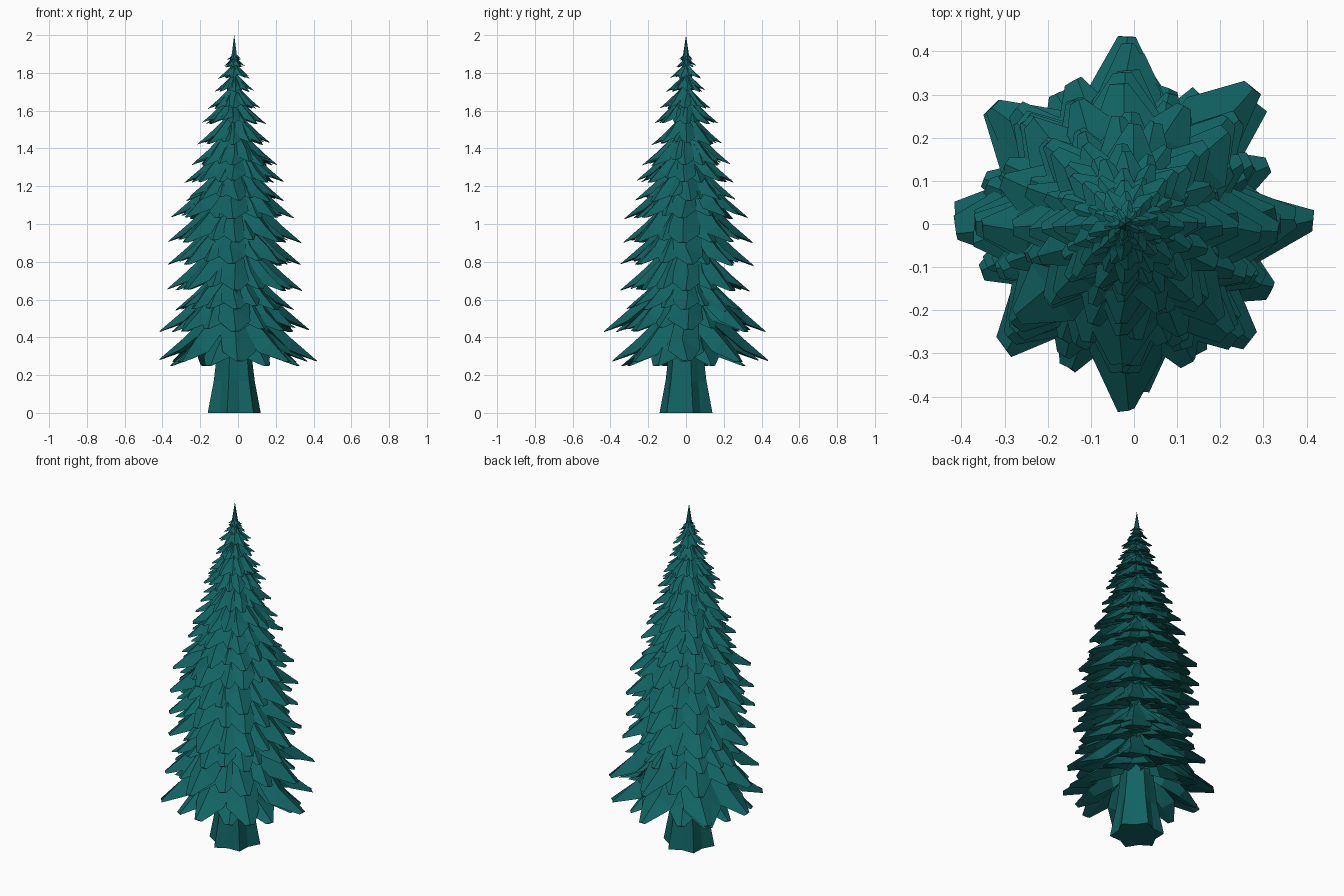
import bpy, bmesh, math, random
from mathutils import Vector

if "Cube" in bpy.data.objects:
    bpy.data.objects.remove(bpy.data.objects["Cube"])

random.seed(4)
CX = -0.02  # trunk axis sits slightly left of centre

teal = bpy.data.materials.new("dark teal green")
teal.diffuse_color = (0.006, 0.125, 0.125, 1)
teal.use_nodes = True
teal.node_tree.nodes["Principled BSDF"].inputs["Base Color"].default_value = teal.diffuse_color


def finish(bm, name):
    bmesh.ops.recalc_face_normals(bm, faces=bm.faces)
    me = bpy.data.meshes.new(name)
    bm.to_mesh(me)
    bm.free()
    me.materials.append(teal)
    ob = bpy.data.objects.new(name, me)
    bpy.context.collection.objects.link(ob)
    return ob


def skin(bm, rings):
    """Join closed rings of points into one capped solid."""
    vs = [[bm.verts.new(p) for p in r] for r in rings]
    n = len(vs[0])
    for a, b in zip(vs, vs[1:]):
        for i in range(n):
            j = (i + 1) % n
            bm.faces.new((a[i], a[j], b[j], b[i]))
    bm.faces.new(vs[0][::-1])
    bm.faces.new(vs[-1])


def leaf(bm, ang, R, z, wide=1.0):
    """Drooping branch: folded roof on top, nearly flat underneath."""
    u = Vector((math.cos(ang), math.sin(ang), 0))
    v = Vector((-u.y, u.x, 0))
    j = lambda s: random.uniform(-s, s) * R
    # radius, half width, ridge height, edge height, underside height
    sections = [(0.12, 0.10, 0.84, 0.74, 0.34),
                (0.40, 0.21, 0.56, 0.40, 0.22),
                (0.70, 0.23, 0.27, 0.13, 0.10),
                (1.00, 0.06, 0.01, 0.0, -0.005)]
    rings = []
    for k, (r, w, top, edge, low) in enumerate(sections):
        s = 0.03 if k < 3 else 0.015
        c = Vector((CX, 0, z)) + u * r * R + v * j(0.03)
        w *= wide * R
        up = Vector((0, 0, R))
        rings.append([c + v * (w + j(s)) + u * j(s) + up * edge,
                      c + v * j(0.04) + up * top,
                      c - v * (w + j(s)) + u * j(s) + up * edge,
                      c + up * low])
    skin(bm, rings)


# Trunk: fluted, with flared roots
bm = bmesh.new()
rings = []
for z, r, flute in ((0, 0.127, 0.018), (0.17, 0.102, 0.010),
                    (0.35, 0.085, 0.005), (1.0, 0.05, 0), (1.7, 0.02, 0)):
    rings.append([Vector((CX + (r + flute * (-1) ** i) * math.cos(i * math.pi / 6 + 0.26),
                          (r + flute * (-1) ** i) * math.sin(i * math.pi / 6 + 0.26), z))
                  for i in range(12)])
skin(bm, rings)
finish(bm, "trunk")

# Branch tiers: tip height and reach
tiers = [(0.27, 0.40), (0.43, 0.385), (0.54, 0.31), (0.645, 0.35), (0.78, 0.35),
         (0.90, 0.345), (1.03, 0.325), (1.12, 0.265), (1.22, 0.26), (1.31, 0.23),
         (1.42, 0.19), (1.53, 0.17), (1.61, 0.135), (1.70, 0.105), (1.77, 0.088),
         (1.83, 0.058), (1.865, 0.04)]
for t, (z, R) in enumerate(tiers):
    bm = bmesh.new()
    n = 8 if t < 14 else 5
    for i in range(n):
        a = math.tau * i / n + (0 if n == 8 else t * 0.6)
        # main branches
        leaf(bm, a + random.uniform(-0.07, 0.07), R * random.uniform(0.95, 1.03),
             z + random.uniform(-0.002, 0.012))
        # shorter branches filling the gaps
        dz = -0.02 if t == 0 else random.uniform(0.0, 0.03) * min(1, R / 0.2)
        leaf(bm, a + math.pi / n + random.uniform(-0.1, 0.1),
             R * random.uniform(0.84, 0.95), z + dz, 0.95)
    finish(bm, f"branch_tier_{t + 1}")

# Longest low branches and a few stray side tips
bm = bmesh.new()
for a, R, z in ((0, 0.435, 0.275), (math.pi / 2, 0.433, 0.277),
                (-math.pi / 2, 0.433, 0.43), (math.pi / 2, 0.42, 0.43),
                (0.81, 0.43, 0.43), (2.4, 0.41, 0.28)):
    leaf(bm, a, R, z, 0.85)
finish(bm, "long_branches")

# Pointed top
bm = bmesh.new()
bmesh.ops.create_cone(bm, cap_ends=True, segments=6, radius1=0.024, radius2=0,
                      depth=0.16)
bmesh.ops.translate(bm, verts=bm.verts, vec=(CX, 0, 1.92))
finish(bm, "treetop")
